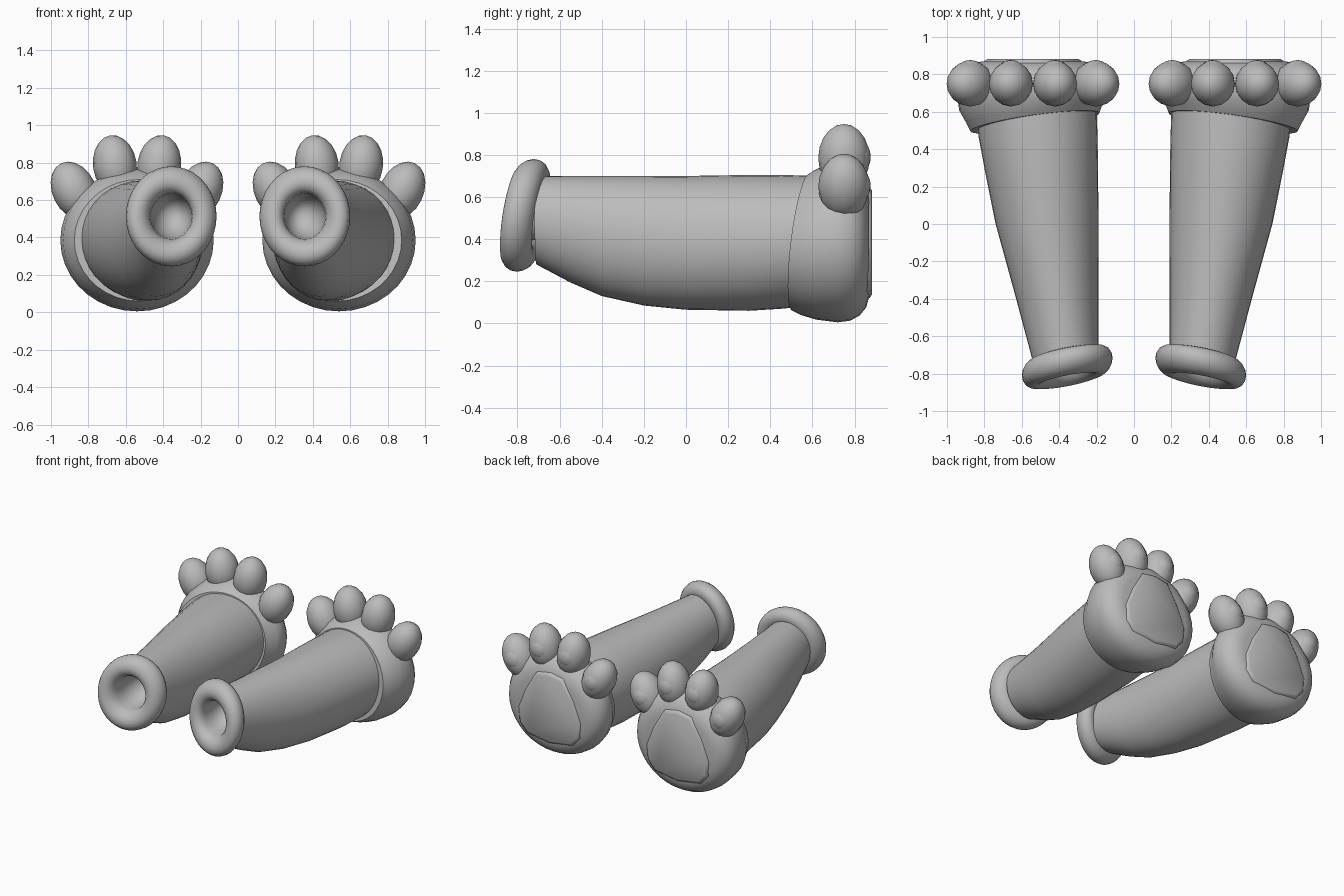
import bpy, bmesh, math
from mathutils import Matrix, Vector

cube = bpy.data.objects.get("Cube")
if cube:
    bpy.data.objects.remove(cube)

grey = bpy.data.materials.new("plain grey")
grey.use_nodes = True
COLOUR = (0.5, 0.5, 0.5, 1)
grey.diffuse_color = COLOUR
grey.node_tree.nodes["Principled BSDF"].inputs["Base Color"].default_value = COLOUR


def finish(name, bm, side, angle=45):
    """Mirror to the wanted side, fix normals, and make a smooth-shaded object."""
    bmesh.ops.scale(bm, vec=(side, 1, 1), verts=bm.verts)
    bmesh.ops.recalc_face_normals(bm, faces=bm.faces)
    me = bpy.data.meshes.new(name)
    bm.to_mesh(me)
    bm.free()
    me.materials.append(grey)
    ob = bpy.data.objects.new(("left_" if side > 0 else "right_") + name, me)
    bpy.context.collection.objects.link(ob)
    bpy.ops.object.select_all(action='DESELECT')
    ob.select_set(True)
    bpy.context.view_layer.objects.active = ob
    bpy.ops.object.shade_smooth_by_angle(angle=math.radians(angle))
    return ob


def loft(stations, cap_start=False, cap_end=False, n=36):
    """Skin ellipses (y, cx, rx, cz, rz, tilt_x, tilt_z) along y."""
    bm = bmesh.new()
    rings = []
    for y, cx, rx, cz, rz, tx, tz in stations:
        ring = []
        for i in range(n):
            a = math.tau * i / n
            dx, dz = rx * math.cos(a), rz * math.sin(a)
            ring.append(bm.verts.new((cx + dx, y + tx * dx + tz * dz, cz + dz)))
        rings.append(ring)
    for r, s in zip(rings, rings[1:]):
        for i in range(n):
            j = (i + 1) % n
            bm.faces.new((r[i], r[j], s[j], s[i]))
    if cap_start:
        bm.faces.new(rings[0])
    if cap_end:
        bm.faces.new(rings[-1])
    return bm


def limb(side):
    # y, inner x, outer x, bottom z, top z
    spans = [(-.71, .19, .545, .28, .70), (-.55, .19, .59, .195, .70),
             (-.4, .19, .63, .13, .70), (-.2, .19, .685, .085, .70),
             (0, .19, .74, .065, .70), (.3, .192, .80, .06, .705),
             (.46, .195, .83, .07, .705), (.62, .2, .85, .09, .70)]
    bm = loft([(y, (a + b) / 2, (b - a) / 2, (c + d) / 2, (d - c) / 2,
                -.05 if y < -.6 else 0, 0) for y, a, b, c, d in spans])
    finish("leg", bm, side)


def cuff(side):
    # rolled rim, then a funnel running inwards
    rim = [(.075 * math.sin(t), .182 - .068 * math.cos(t))
           for t in (math.tau * i / 16 for i in range(17))]
    funnel = [(.06, .11), (.12, .1), (.18, .07), (.21, .03)]
    bm = loft([(-.763 + a, .357, r * .97, .513, r * 1.07, -.19, .15)
               for a, r in rim + funnel], cap_end=True)
    finish("cuff", bm, side, 60)


def paw(side):
    bm = loft([(.545, .53, .345, .385, .325, -.14, .12),
               (.58, .535, .36, .385, .345, -.12, .1),
               (.64, .54, .395, .385, .367, -.08, .06),
               (.72, .54, .41, .385, .38, 0, 0),
               (.78, .54, .402, .385, .372, 0, 0),
               (.825, .54, .375, .38, .342, 0, 0),
               (.855, .54, .33, .375, .30, 0, 0),
               (.868, .54, .28, .37, .25, 0, 0)], True, True)
    finish("paw", bm, side)


def sole(side):
    # egg-shaped pad, wide at the bottom
    half = [(0, .12), (.19, .15), (.25, .22), (.26, .33), (.2, .48), (.11, .63), (0, .65)]
    outline = half + [(-x, z) for x, z in half[-2:0:-1]]
    bm = bmesh.new()
    loops = []
    for y, s in ((.83, 1.03), (.872, 1), (.883, .93)):
        loops.append([bm.verts.new((.54 + x * s, y, .37 + (z - .37) * s)) for x, z in outline])
    for r, q in zip(loops, loops[1:]):
        for i in range(len(r)):
            j = (i + 1) % len(r)
            bm.faces.new((r[i], r[j], q[j], q[i]))
    bm.faces.new(loops[-1])
    finish("sole_pad", bm, side, 50)


def ball(bm, centre, radii, lean):
    m = (Matrix.Translation(centre) @ Matrix.Rotation(lean, 4, 'Y')
         @ Matrix.Diagonal((*radii, 1)))
    bmesh.ops.create_uvsphere(bm, u_segments=16, v_segments=10, radius=1, matrix=m)


def toes(side):
    # offset from the paw middle, height, outward lean
    for name, off, z, lean in (("inner_toe", -.335, .65, -.45), ("inner_middle_toe", -.118, .785, -.15),
                               ("outer_middle_toe", .118, .785, .15), ("outer_toe", .335, .65, .45)):
        bm = bmesh.new()
        centre = Vector((.54 + off, .75, z))
        ball(bm, centre, (.117, .122, .163), lean)
        ball(bm, centre + Vector((0, .065, .005)), (.075, .062, .085), lean)
        finish(name, bm, side, 60)


for side in (1, -1):
    for part in (limb, cuff, paw, sole, toes):
        part(side)
